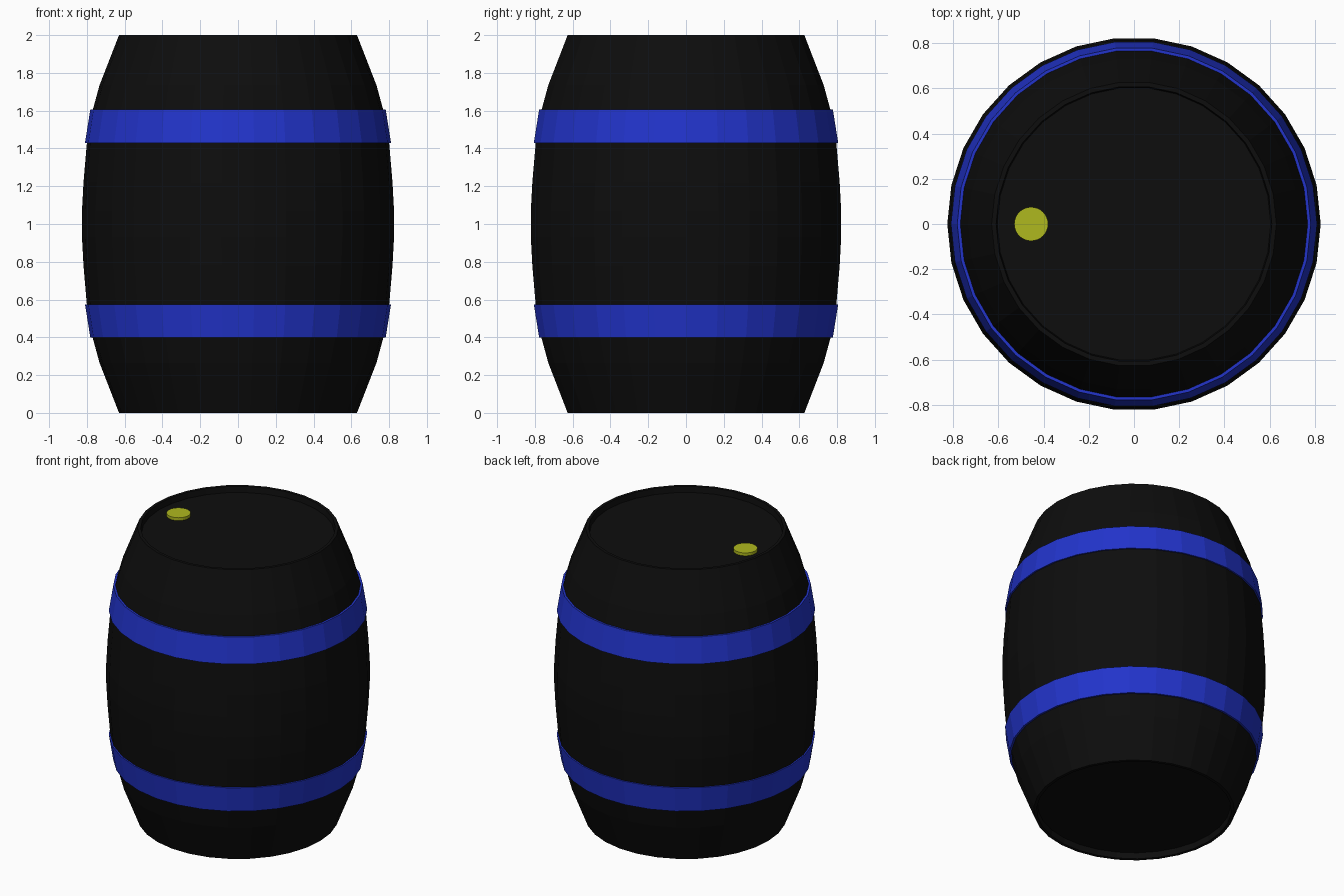
import bpy, bmesh, math

if "Cube" in bpy.data.objects:
    bpy.data.objects.remove(bpy.data.objects["Cube"])

SIDES = 30


def material(name, rgb):
    m = bpy.data.materials.new(name)
    m.diffuse_color = (*rgb, 1)
    m.use_nodes = True
    m.node_tree.nodes["Principled BSDF"].inputs["Base Color"].default_value = m.diffuse_color
    return m


def lathe(name, profile, mat, sides=SIDES, loop=False, centre=(0, 0)):
    """Revolve (radius, z) points about a vertical axis; radius 0 makes a pole."""
    bm = bmesh.new()
    rings = []
    for r, z in profile:
        n = sides if r > 0 else 1
        rings.append([bm.verts.new((centre[0] + r * math.cos(math.tau * i / sides),
                                    centre[1] + r * math.sin(math.tau * i / sides), z))
                      for i in range(n)])
    pairs = list(zip(rings, rings[1:])) + ([(rings[-1], rings[0])] if loop else [])
    for a, b in pairs:
        for i in range(sides):
            j = (i + 1) % sides
            quad = [a[i % len(a)], a[j % len(a)], b[j % len(b)], b[i % len(b)]]
            bm.faces.new(list(dict.fromkeys(quad)))
    bmesh.ops.recalc_face_normals(bm, faces=bm.faces)
    me = bpy.data.meshes.new(name)
    bm.to_mesh(me)
    bm.free()
    me.materials.append(mat)
    ob = bpy.data.objects.new(name, me)
    bpy.context.collection.objects.link(ob)
    return ob


black = material("black", (0.004, 0.004, 0.004))
blue = material("blue", (0.016, 0.034, 0.6))
yellow = material("yellow", (0.43, 0.48, 0.013))

# Barrel body: bulging staves with a recessed head at both ends
lower = [(0, 0.04), (0.605, 0.04), (0.61, 0), (0.63, 0), (0.733, 0.265),
         (0.77, 0.40), (0.80, 0.57), (0.818, 0.78), (0.826, 0.93)]
upper = [(r, 2 - z) for r, z in reversed(lower)]
lathe("barrel_body", lower + upper, black)

# Two tapered hoops, mirrored about the middle
hoop = [(0.765, 0.40), (0.782, 0.40), (0.81, 0.575), (0.795, 0.575)]
lathe("lower_hoop", hoop, blue, loop=True)
lathe("upper_hoop", [(r, 2.005 - z) for r, z in hoop], blue, loop=True)

# Bung on the top head
lathe("bung", [(0, 1.95), (0.075, 1.95), (0.075, 1.98), (0, 1.98)],
      yellow, sides=32, centre=(-0.455, 0))
